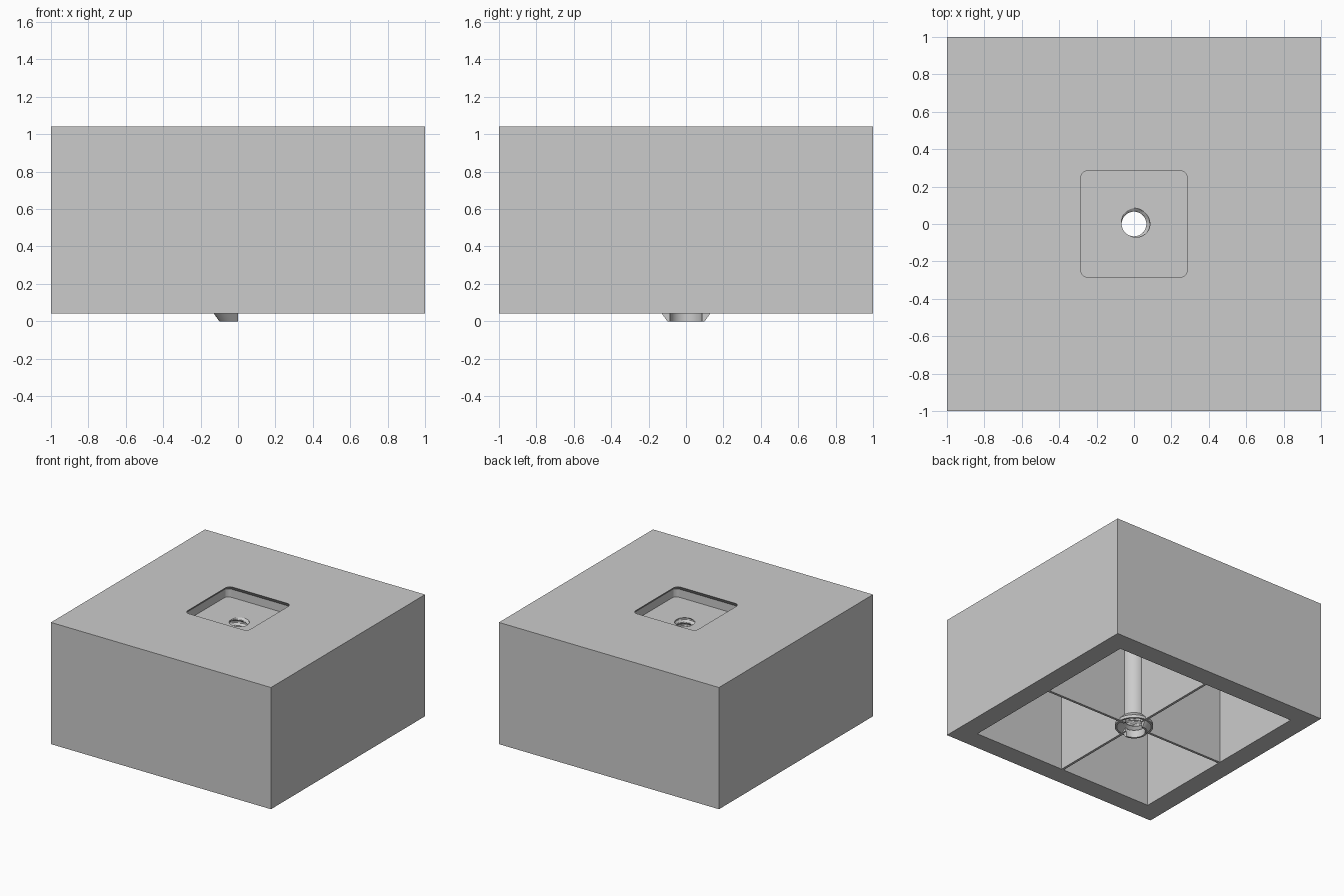
import bpy, bmesh, math
from mathutils import Matrix

if "Cube" in bpy.data.objects:
    bpy.data.objects.remove(bpy.data.objects["Cube"])

grey = bpy.data.materials.new("plain grey")
grey.use_nodes = True
grey.diffuse_color = (0.6, 0.6, 0.6, 1)
grey.node_tree.nodes["Principled BSDF"].inputs["Base Color"].default_value = (0.6, 0.6, 0.6, 1)

BASE, TOP = 0.042, 1.042      # underside and top of the block
FLOOR, CEILING = 0.93, 0.88   # pocket floor and cavity ceiling


def finish(name, bm, smooth=False):
    bmesh.ops.remove_doubles(bm, verts=bm.verts, dist=1e-5)
    bmesh.ops.recalc_face_normals(bm, faces=bm.faces)
    mesh = bpy.data.meshes.new(name)
    bm.to_mesh(mesh)
    bm.free()
    mesh.materials.append(grey)
    ob = bpy.data.objects.new(name, mesh)
    bpy.context.collection.objects.link(ob)
    if smooth:
        bpy.ops.object.select_all(action="DESELECT")
        ob.select_set(True)
        bpy.context.view_layer.objects.active = ob
        bpy.ops.object.shade_smooth_by_angle(angle=math.radians(30))
    return ob


def box(name, x, y, z):
    bm = bmesh.new()
    size = Matrix.Diagonal((x[1] - x[0], y[1] - y[0], z[1] - z[0], 1))
    mid = Matrix.Translation((sum(x) / 2, sum(y) / 2, sum(z) / 2))
    bmesh.ops.create_cube(bm, size=1, matrix=mid @ size)
    return finish(name, bm)


def loft(name, rings, wrap=False, caps=False, smooth=False, closed=True):
    """Skin point rings with quads; wrap joins the last ring to the first."""
    bm = bmesh.new()
    vs = [[bm.verts.new(p) for p in ring] for ring in rings]
    n = len(vs[0])
    for i in range(len(vs) if wrap else len(vs) - 1):
        a, b = vs[i], vs[(i + 1) % len(vs)]
        for j in range(n if closed else n - 1):
            k = (j + 1) % n
            bm.faces.new((a[j], a[k], b[k], b[j]))
    if caps:
        bm.faces.new(vs[0])
        bm.faces.new(vs[-1])
    return finish(name, bm, smooth)


def circle(radius, z, n=48):
    angles = [2 * math.pi * i / n for i in range(n)]
    return [(radius * math.cos(a), radius * math.sin(a), z) for a in angles]


def rounded_square(half, z, r=0.04, steps=6):
    pts = []
    for q in range(4):
        mid = math.pi / 4 + q * math.pi / 2
        cx, cy = [math.copysign(half - r, f(mid)) for f in (math.cos, math.sin)]
        for i in range(steps + 1):
            a = q * math.pi / 2 + i * math.pi / 2 / steps
            pts.append((cx + r * math.cos(a), cy + r * math.sin(a), z))
    return pts


# Hollow block with a square pocket that narrows at the rim
block = box("block", (-1, 1), (-1, 1), (BASE, TOP))
LIP = 0.045
cutters = [
    box("cavity_cutter", (-0.837, 0.837), (-0.837, 0.837), (-0.2, CEILING)),
    loft("pocket_cutter", [rounded_square(0.285 + LIP, FLOOR),
                           rounded_square(0.285 + LIP, TOP - LIP),
                           rounded_square(0.285, TOP),
                           rounded_square(0.285, TOP + 0.1)], caps=True),
    loft("hole_cutter", [circle(0.1, CEILING - 0.1), circle(0.1, TOP)], caps=True),
]
for cutter in cutters:
    mod = block.modifiers.new(cutter.name, "BOOLEAN")
    mod.operation, mod.solver, mod.object = "DIFFERENCE", "EXACT", cutter
bpy.context.view_layer.update()
cut_mesh = bpy.data.meshes.new_from_object(
    block.evaluated_get(bpy.context.evaluated_depsgraph_get()))
block.modifiers.clear()
block.data = cut_mesh
for cutter in cutters:
    bpy.data.objects.remove(cutter)

# Cross of thin ribs under the block
RIB = 0.01
for name, sx, sy in (("left", 1, 0), ("right", -1, 0), ("back", 0, 1), ("front", 0, -1)):
    def span(s):
        return sorted((s * 0.09, s * 0.84)) if s else (-RIB, RIB)
    box(name + "_rib", span(sx), span(sy), (BASE, CEILING))

# Central tube with a flared foot and a threaded bore
PITCH, SEG = 0.05, 48
rings = [circle(r, z) for r, z in
         ((0.1, FLOOR), (0.1, 0.11), (0.145, 0.065), (0.145, BASE), (0.13, BASE))]
rows = 140
for i in range(rows + 1):
    z = 0.09 + (FLOOR - 0.09) * i / rows
    ring = []
    for j, (x, y, _) in enumerate(circle(1, z, SEG)):
        phase = (z / PITCH - j / SEG) % 1
        r = 0.066 + 0.019 * min(1, max(0, 1.6 - 4 * abs(phase - 0.5)))
        ring.append((r * x, r * y, z))
    rings.append(ring)
loft("threaded_tube", rings, wrap=True, smooth=True)

# Half-ring thread end below the foot, on the right side only
section = ((0.085, BASE + 0.02), (0.13, BASE), (0.1, 0), (0.085, 0))
arc = []
for i in range(25):
    a = math.pi / 2 + math.pi * i / 24
    arc.append([(r * math.cos(a), r * math.sin(a), z) for r, z in section])
loft("thread_end", arc, caps=True, smooth=True)
